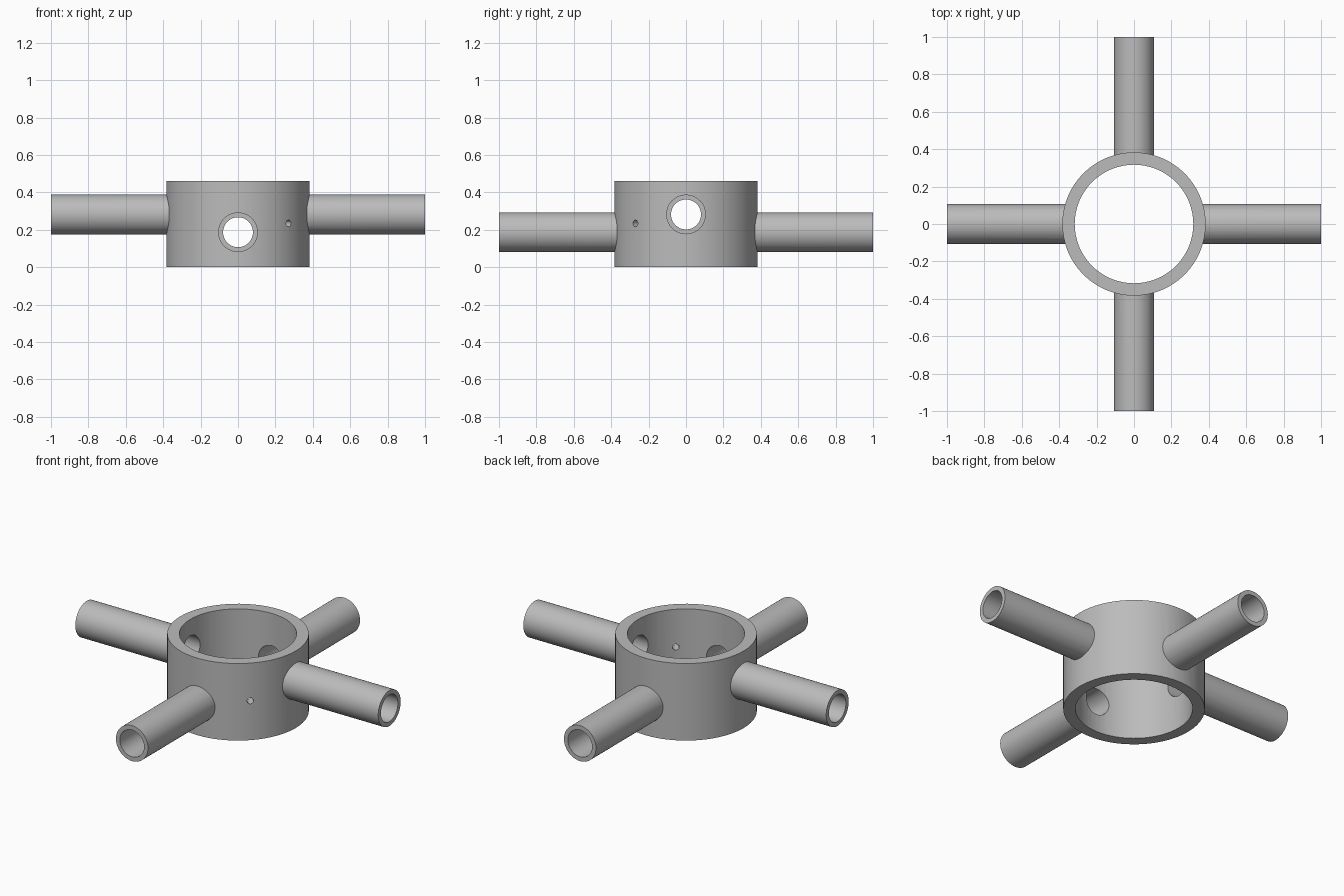
import bpy
import math
from mathutils import Vector

cube = bpy.data.objects.get("Cube")
if cube:
    bpy.data.objects.remove(cube, do_unlink=True)

HEIGHT = 0.46
OUTER, INNER = 0.383, 0.317      # hub ring radii
TUBE, BORE = 0.106, 0.08         # side tube radii
X_LEVEL, Y_LEVEL = 0.282, 0.187  # heights of the two tube pairs

grey = bpy.data.materials.new("plain_grey")
grey.use_nodes = True
colour = (0.5, 0.5, 0.5, 1)
grey.diffuse_color = colour
grey.node_tree.nodes["Principled BSDF"].inputs["Base Color"].default_value = colour


def cylinder(name, radius, start, end, sides=48):
    start, end = Vector(start), Vector(end)
    axis = end - start
    bpy.ops.mesh.primitive_cylinder_add(
        vertices=sides, radius=radius, depth=axis.length,
        location=(start + end) / 2, rotation=axis.to_track_quat('Z', 'Y').to_euler())
    obj = bpy.context.object
    obj.name = name
    obj.data.materials.append(grey)
    return obj


def combine(target, tool, operation):
    mod = target.modifiers.new(operation.lower(), 'BOOLEAN')
    mod.operation = operation
    mod.solver = 'EXACT'
    mod.object = tool
    bpy.context.view_layer.objects.active = target
    bpy.ops.object.modifier_apply(modifier=mod.name)
    bpy.data.objects.remove(tool, do_unlink=True)


# Hub body
hub = cylinder("hub_with_tubes", OUTER, (0, 0, 0), (0, 0, HEIGHT), 64)

# Crossing tubes at two levels
for direction, level in ((Vector((1, 0, 0)), X_LEVEL), (Vector((0, 1, 0)), Y_LEVEL)):
    centre = Vector((0, 0, level))
    combine(hub, cylinder("tube", TUBE, centre - direction, centre + direction), 'UNION')

# Open centre of the hub
combine(hub, cylinder("hub_bore", INNER, (0, 0, -1), (0, 0, 1), 64), 'DIFFERENCE')

# Bores through the tubes, opening into the hub
for direction, level in ((Vector((1, 0, 0)), X_LEVEL), (Vector((0, 1, 0)), Y_LEVEL)):
    centre = Vector((0, 0, level))
    for side in (-1, 1):
        end = centre + direction * side * 1.1
        inside = centre + direction * side * 0.2
        combine(hub, cylinder("tube_bore", BORE, inside, end), 'DIFFERENCE')

# Small pin hole through the wall between two tubes
angle = math.radians(-45)
out = Vector((math.cos(angle), math.sin(angle), 0))
level = Vector((0, 0, 0.234))
combine(hub, cylinder("pin_hole", 0.018, out * 0.25 + level, out * 0.45 + level, 24), 'DIFFERENCE')

# Smooth walls, crisp rims
bpy.ops.object.select_all(action='DESELECT')
hub.select_set(True)
bpy.context.view_layer.objects.active = hub
bpy.ops.object.shade_smooth_by_angle(angle=math.radians(30))
